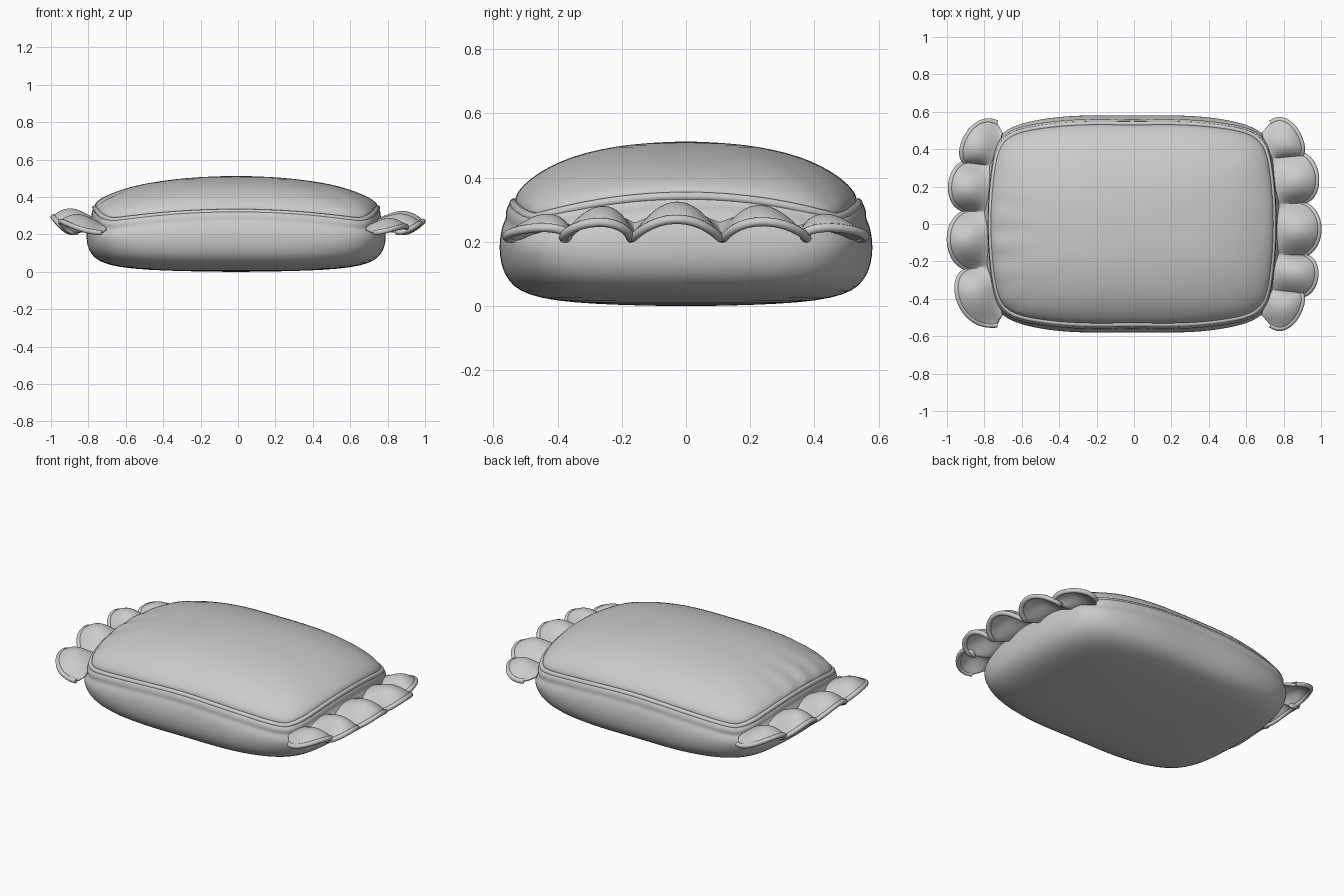
import bpy, bmesh, math

cube = bpy.data.objects.get("Cube")
if cube:
    bpy.data.objects.remove(cube)

fabric = bpy.data.materials.new("grey fabric")
fabric.use_nodes = True
grey = (0.6, 0.6, 0.6, 1)
fabric.diffuse_color = grey
fabric.node_tree.nodes["Principled BSDF"].inputs["Base Color"].default_value = grey

HALF_X, SEGMENTS = 0.8, 120


def finish(obj, levels=1):
    obj.data.materials.append(fabric)
    for poly in obj.data.polygons:
        poly.use_smooth = True
    sub = obj.modifiers.new("soften", "SUBSURF")
    sub.levels = sub.render_levels = levels


def mesh_object(name, bm):
    bmesh.ops.recalc_face_normals(bm, faces=bm.faces)
    mesh = bpy.data.meshes.new(name)
    bm.to_mesh(mesh)
    bm.free()
    obj = bpy.data.objects.new(name, mesh)
    bpy.context.collection.objects.link(obj)
    return obj


def tube(name, points, radius, cyclic):
    curve = bpy.data.curves.new(name, "CURVE")
    curve.dimensions = "3D"
    curve.bevel_depth = radius
    curve.bevel_resolution = 3
    curve.use_fill_caps = True
    spline = curve.splines.new("POLY")
    spline.points.add(len(points) - 1)
    for point, co in zip(spline.points, points):
        point.co = (*co, 1)
    spline.use_cyclic_u = cyclic
    spline.use_smooth = True
    obj = bpy.data.objects.new(name, curve)
    bpy.context.collection.objects.link(obj)
    curve.materials.append(fabric)


def outline(angle, half_y, scale, z, drop, power):
    # Barrel-sided rectangle; the seam rises mid-side and sinks at corners
    c, s = math.cos(angle), math.sin(angle)
    r = (abs(c) ** power + abs(s) ** power) ** (-1 / power)
    xn, yn = r * c, r * s
    sink = 0.055 * min(abs(xn), abs(yn)) ** 2 - 0.02 * xn ** 4 * (1 - yn * yn)
    ripple = 1 - 0.006 * math.cos(7 * xn) * abs(yn) ** 6
    return (HALF_X * xn * scale * (1 - 0.075 * yn * yn) - 0.01,
            half_y * yn * scale * (1 - 0.08 * xn * xn) * ripple,
            z - drop * sink)


def ring_angles():
    # Extra density toward the corners
    for i in range(SEGMENTS):
        a = 2 * math.pi * i / SEGMENTS
        yield a + 0.08 * math.sin(4 * a)


def cushion_half(name, half_y, profile):
    # Profile rows: scale, height, seam influence, corner squareness
    bm = bmesh.new()
    rings = []
    for scale, z, drop, power in profile:
        ring = []
        for a in ring_angles():
            x, y, h = outline(a, half_y, scale, z, drop, power)
            if z > 0.34 and x < -0.55:
                # Gathered creases beside the right ruffle
                fade = min(1, (-0.55 - x) / 0.15) * max(0, 1 - abs(y + 0.1) / 0.4)
                h += 0.006 * fade * math.sin(y * 42)
            ring.append(bm.verts.new((x, y, h)))
        rings.append(ring)
    for low, high in zip(rings, rings[1:]):
        for i in range(SEGMENTS):
            j = (i + 1) % SEGMENTS
            bm.faces.new((low[i], low[j], high[j], high[i]))
    tip = bm.verts.new((-0.01, 0, profile[-1][1]))
    for i in range(SEGMENTS):
        bm.faces.new((rings[-1][i], rings[-1][(i + 1) % SEGMENTS], tip))
    finish(mesh_object(name, bm))


# Lower half ends in a flat rolled band along the seam
cushion_half("cushion_bottom", 0.583, [
    (0.90, 0.325, 1, 10), (0.935, 0.328, 1, 10), (0.955, 0.318, 1, 10),
    (0.968, 0.295, 1, 10), (0.964, 0.277, 1, 9), (0.978, 0.262, 1, 8.5),
    (0.992, 0.235, 0.8, 8), (1.0, 0.20, 0.4, 7.5), (1.0, 0.16, 0.1, 7),
    (0.985, 0.115, 0, 6.5), (0.95, 0.076, 0, 6), (0.89, 0.046, 0, 5.5),
    (0.78, 0.024, 0, 5), (0.6, 0.010, 0, 4), (0.35, 0.003, 0, 3),
    (0.1, 0.0, 0, 2.5)])

cushion_half("cushion_top", 0.565, [
    (0.90, 0.29, 1, 10), (0.935, 0.315, 1, 10), (0.948, 0.332, 1, 10),
    (0.938, 0.352, 0.9, 10), (0.90, 0.378, 0.7, 9), (0.84, 0.406, 0.45, 7),
    (0.75, 0.437, 0.3, 5.5), (0.63, 0.466, 0.15, 4.5), (0.48, 0.488, 0, 3.6),
    (0.32, 0.503, 0, 3), (0.15, 0.510, 0, 2.4), (0.05, 0.512, 0, 2)])

# Piping cord around the seam
tube("seam_piping",
     [outline(a, 0.57, 0.945, 0.322, 1, 10) for a in ring_angles()], 0.014, True)


def ruffle(name, side, notches, rise):
    # Pleated frill: low, drawn-in notches between puffed, rounded scallops
    stops = [-1] + notches + [1]
    columns = []
    for k, (start, end) in enumerate(zip(stops, stops[1:])):
        for i in range(16 + (k == len(stops) - 2)):
            f = i / 16
            columns.append((start + (end - start) * f,
                            0.5 - 0.5 * math.cos(2 * math.pi * f),
                            math.sin(2 * math.pi * f)))
    bm = bmesh.new()
    grid, hem = [], []
    steps = 10
    for t, lift, swing in columns:
        end_fade = 1 - abs(t) ** 8
        root_y = 0.49 * t
        root_x = HALF_X * 0.93 * (1 - 0.07 * t * t) - 0.01 * side
        root_z = 0.275 - 0.045 * t * t
        edge_x = 0.73 + (0.16 + 0.1 * lift ** 0.6 - 0.06 * t * t) * end_fade
        edge_y = 0.54 * t - (0.03 + 0.025 * t * t) * swing
        edge_z = 0.21 + rise * lift * (1 - 0.6 * t * t)
        row = []
        for s in range(steps):
            u = s / (steps - 1)
            puff = 0.055 * math.sin(math.pi * u ** 1.3) * (lift - 0.15) * (1 - 0.3 * t * t)
            row.append((side * (root_x + (edge_x - root_x) * u),
                        root_y + (edge_y - root_y) * u ** 1.2,
                        root_z + (edge_z - root_z) * u + puff))
        grid.append([bm.verts.new(co) for co in row])
        hem.append(row[-1])
    for a, b in zip(grid, grid[1:]):
        for s in range(steps - 1):
            bm.faces.new((a[s], b[s], b[s + 1], a[s + 1]))
    obj = mesh_object(name, bm)
    thick = obj.modifiers.new("thickness", "SOLIDIFY")
    thick.thickness = 0.018
    thick.offset = 0
    finish(obj)
    tube(name + "_hem", hem, 0.014, False)


ruffle("left_ruffle", 1, [-0.7, -0.32, 0.21, 0.7], 0.06)
ruffle("right_ruffle", -1, [-0.45, 0.13, 0.62], 0.085)
